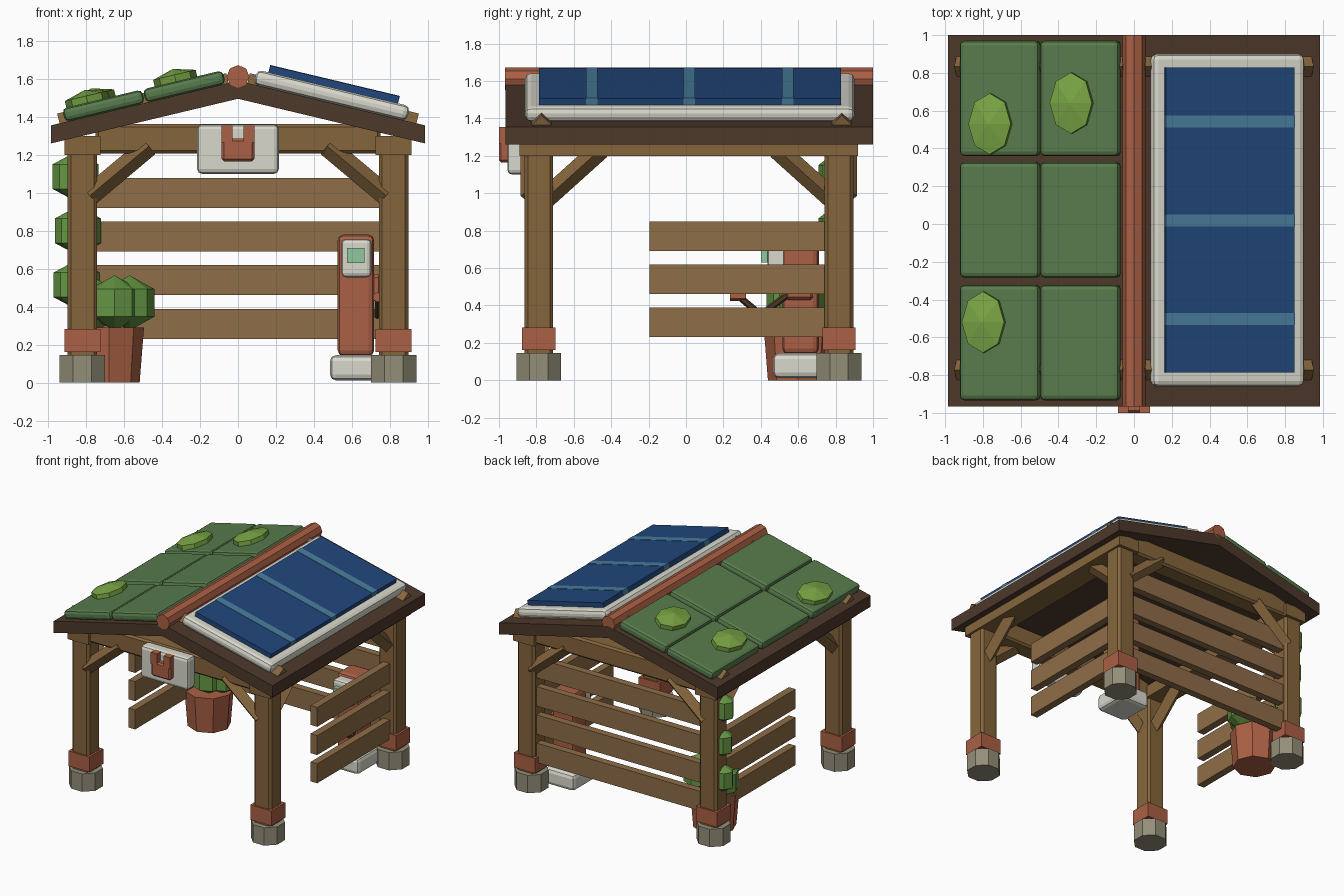
import bpy, math
from mathutils import Vector

if "Cube" in bpy.data.objects:
    bpy.data.objects.remove(bpy.data.objects["Cube"])

MATS = {}
PALETTE = dict(wood='84653f', slat='8d6d49', dark='4e3b2e', clay='aa6046', white='d8d8cc',
               moss='587a4d', leaf='659545', tuft='78a346', blue='26487a',
               stripe='4a7d9c', stone='928d78', screen='8fc79f')


def paint(o, name, col, bevel=0, seg=1):
    o.name = name
    if col not in MATS:
        m = bpy.data.materials.new(col)
        rgb = [int(PALETTE[col][i:i + 2], 16) / 255 for i in (0, 2, 4)]
        m.diffuse_color = [c ** 2.2 for c in rgb] + [1]
        m.use_nodes = True
        m.node_tree.nodes["Principled BSDF"].inputs["Base Color"].default_value = m.diffuse_color
        MATS[col] = m
    o.data.materials.append(MATS[col])
    if bevel:
        b = o.modifiers.new('bevel', 'BEVEL')
        b.width, b.segments = bevel, seg
    return o


def box(name, c, size, col, bevel=0, seg=1, ry=0):
    bpy.ops.mesh.primitive_cube_add(size=1, location=c, rotation=(0, ry, 0))
    o = bpy.context.object
    o.scale = size
    bpy.ops.object.transform_apply(location=False, rotation=False, scale=True)
    return paint(o, name, col, bevel, seg)


def span(name, x, y, z, col, bevel=0, seg=1):
    lo, hi = zip(x, y, z)
    return box(name, [(a + b) / 2 for a, b in zip(lo, hi)],
               [b - a for a, b in zip(lo, hi)], col, bevel, seg)


def rod(name, p, q, r, n, col, r2=None, spin=0):
    p, q = Vector(p), Vector(q)
    bpy.ops.mesh.primitive_cone_add(vertices=n, radius1=r, radius2=r if r2 is None else r2,
                                    depth=(q - p).length, location=(p + q) / 2)
    o = bpy.context.object
    if spin:
        o.rotation_euler = (0, 0, spin)
    else:
        o.rotation_euler = (q - p).to_track_quat('Z', 'Y').to_euler()
    return paint(o, name, col)


def clump(name, c, r, col, ry=0):
    bpy.ops.mesh.primitive_uv_sphere_add(segments=8, ring_count=3, radius=1,
                                         location=c, rotation=(0, ry, 0))
    o = bpy.context.object
    o.scale = r
    return paint(o, name, col)


# Roof slope helpers
K, APEX = 0.2386, 1.59
A = math.atan(K)


def on_roof(x, y, h):
    s = 1 if x > 0 else -1
    return (x + s * math.sin(A) * h, y, APEX - K * abs(x) + math.cos(A) * h)


# Roof slab
E = 0.985
prof = [(0, APEX), (E, APEX - K * E), (E, 1.26), (0, 1.495), (-E, 1.26), (-E, APEX - K * E)]
verts = [(x, y, z) for y in (-0.965, 1.0) for x, z in prof]
faces = [(0, 1, 2, 3), (0, 3, 4, 5), (9, 8, 7, 6), (11, 10, 9, 6)]
faces += [(i, i + 6, (i + 1) % 6 + 6, (i + 1) % 6) for i in range(6)]
me = bpy.data.meshes.new('roof_slab')
me.from_pydata(verts, [], faces)
roof = bpy.data.objects.new('roof_slab', me)
bpy.context.collection.objects.link(roof)
paint(roof, 'roof_slab', 'dark')
rod('ridge_pole', (0, -0.967, 1.612), (0, 1.0, 1.612), 0.06, 8, 'clay')

# Posts, collars, footings, braces and rafters
YF, YB = -0.787, 0.818
for sx in (-1, 1):
    x = sx * 0.82
    for y, sy, yb in ((YF, -1, -0.83), (YB, 1, 0.86)):
        box('post', (x, y, 0.67), (0.157, 0.154, 1.1), 'wood', 0.018)
        box('post_collar', (x, y, 0.222), (0.19, 0.178, 0.122), 'clay')
        rod('footing', (x, y, 0), (x, y, 0.145), 0.129, 8, 'stone', spin=math.pi / 8)
        rod('front_back_brace', (sx * 0.78, yb, 0.985), (sx * 0.47, yb, 1.245), 0.054, 4, 'wood')
        rod('side_brace', (x, y + -sy * 0.03, 0.965), (x, y - sy * 0.33, 1.235), 0.054, 4, 'wood')
        rod('rafter', on_roof(sx * 0.05, y + 0.015, 0), on_roof(sx * 0.94, y + 0.015, 0),
            0.053, 4, 'wood')
    box('side_beam', (x, 0.0155, 1.25), (0.19, 1.81, 0.1), 'wood')
    # Side wall slats
    for z in (0.31, 0.54, 0.77):
        box('side_slat', (x, 0.29, z), (0.06, 0.97, 0.158), 'slat')
for y in (YF, YB):
    box('cross_beam', (0, y, 1.285), (1.5, 0.15, 0.155), 'wood', 0.015)
for z in (0.31, 0.54, 0.77, 1.0):
    box('back_slat', (0, 0.835, z), (1.56, 0.06, 0.158), 'slat')

# Moss tiles and tufts
for x in (-0.70, -0.275):
    for y in (0.665, 0.022, -0.628):
        box('moss_tile', on_roof(x, y, 0.036), (0.432, 0.612, 0.073), 'moss', 0.025, 2, -A)
for x, y in ((-0.74, 0.53), (-0.31, 0.64), (-0.775, -0.52)):
    clump('moss_tuft', on_roof(x, y, 0.075), (0.133, 0.187, 0.065), 'tuft', -A)

# Solar panel
box('panel_frame', on_roof(0.485, 0.02, 0.04), (0.83, 1.76, 0.08), 'white', 0.03, 2, A)
box('panel_glass', on_roof(0.483, 0.022, 0.09), (0.70, 1.615, 0.055), 'blue', 0, 1, A)
for y in (-0.503, 0.018, 0.543):
    box('panel_stripe', on_roof(0.483, y, 0.1), (0.702, 0.062, 0.04), 'stripe', 0, 1, A)

# Front control box with clasp
span('front_box', (-0.215, 0.215), (-0.955, -0.85), (1.10, 1.36), 'white', 0.025, 2)
span('clasp_body', (-0.086, 0.086), (-1.0, -0.94), (1.165, 1.285), 'clay', 0.012)
for s in (-1, 1):
    box('clasp_prong', (s * 0.058, -0.97, 1.31), (0.056, 0.06, 0.09), 'clay')

# Planter with bush
rod('planter', (-0.68, 0.6, 0), (-0.68, 0.6, 0.29), 0.162, 8, 'clay', 0.185)
for x, y, z in ((-0.76, 0.63, 0.41), (-0.57, 0.62, 0.42), (-0.65, 0.56, 0.42)):
    clump('bush', (x, y, z), (0.15, 0.15, 0.145), 'leaf')

# Climbing leaves on the back left post
for x, z in ((-0.855, 1.085), (-0.843, 0.80), (-0.85, 0.515)):
    clump('climbing_leaf', (x, 0.79, z), (0.14, 0.095, 0.13), 'leaf')

# Charging pillar
span('pillar_base', (0.485, 0.755), (0.465, 0.755), (0.012, 0.145), 'white', 0.03, 2)
span('pillar', (0.525, 0.717), (0.515, 0.71), (0.14, 0.78), 'clay', 0.03, 2)
span('pillar_head', (0.545, 0.702), (0.435, 0.55), (0.555, 0.757), 'white', 0.022, 2)
span('pillar_screen', (0.575, 0.665), (0.4, 0.45), (0.63, 0.71), 'screen')
path = [(0.735, 0.28, 0.45), (0.735, 0.40, 0.35), (0.735, 0.56, 0.47)]
for p, q in zip(path, path[1:]):
    rod('cable', p, q, 0.018, 6, 'dark')
rod('plug', (0.735, 0.235, 0.45), (0.735, 0.32, 0.45), 0.027, 6, 'clay')
span('plug_holder', (0.70, 0.755), (0.53, 0.68), (0.43, 0.57), 'clay', 0.015)
